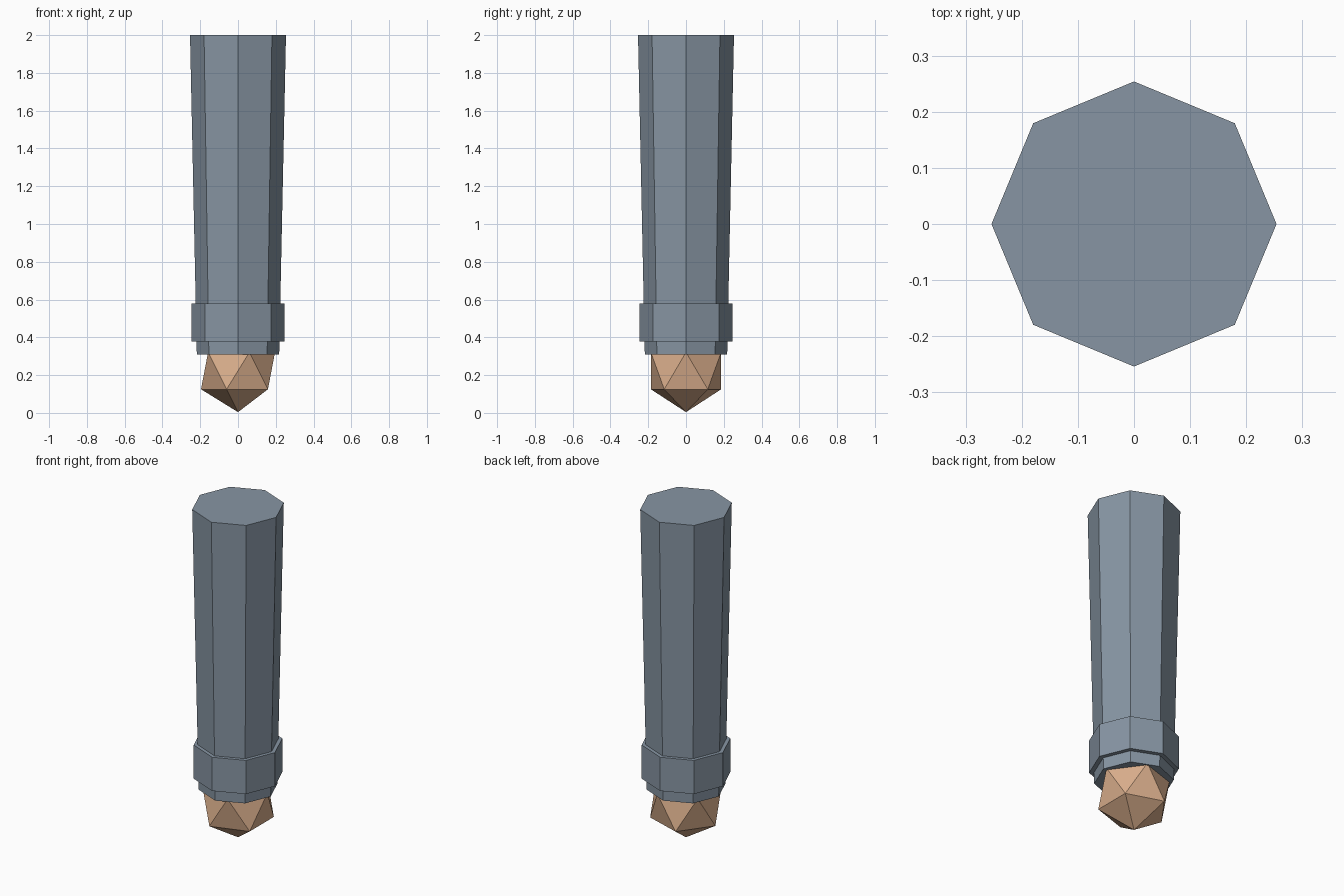
import bpy

cube = bpy.data.objects.get("Cube")
if cube:
    bpy.data.objects.remove(cube, do_unlink=True)


def make_material(name, rgb):
    mat = bpy.data.materials.new(name)
    mat.use_nodes = True
    color = (*rgb, 1.0)
    mat.diffuse_color = color
    mat.node_tree.nodes["Principled BSDF"].inputs["Base Color"].default_value = color
    return mat


def finish(name, mat):
    obj = bpy.context.object
    obj.name = obj.data.name = name
    obj.data.materials.append(mat)
    return obj


def octagon_tube(name, r_low, r_high, z_low, z_high, mat):
    bpy.ops.mesh.primitive_cone_add(
        vertices=8, radius1=r_low, radius2=r_high, depth=z_high - z_low,
        location=(0, 0, (z_low + z_high) / 2))
    return finish(name, mat)


slate = make_material("slate blue cloth", (0.242, 0.301, 0.366))
skin = make_material("tan skin", (0.70, 0.425, 0.262))

# Tapered sleeve with a flat cap at each end
octagon_tube("sleeve", 0.218, 0.254, 0.308, 2.0, slate)

# Raised band around the wrist
octagon_tube("cuff", 0.246, 0.246, 0.377, 0.58, slate)

# Faceted hand tucked into the sleeve
bpy.ops.mesh.primitive_ico_sphere_add(subdivisions=1, radius=0.219, location=(0, 0, 0.223))
finish("hand", skin)
